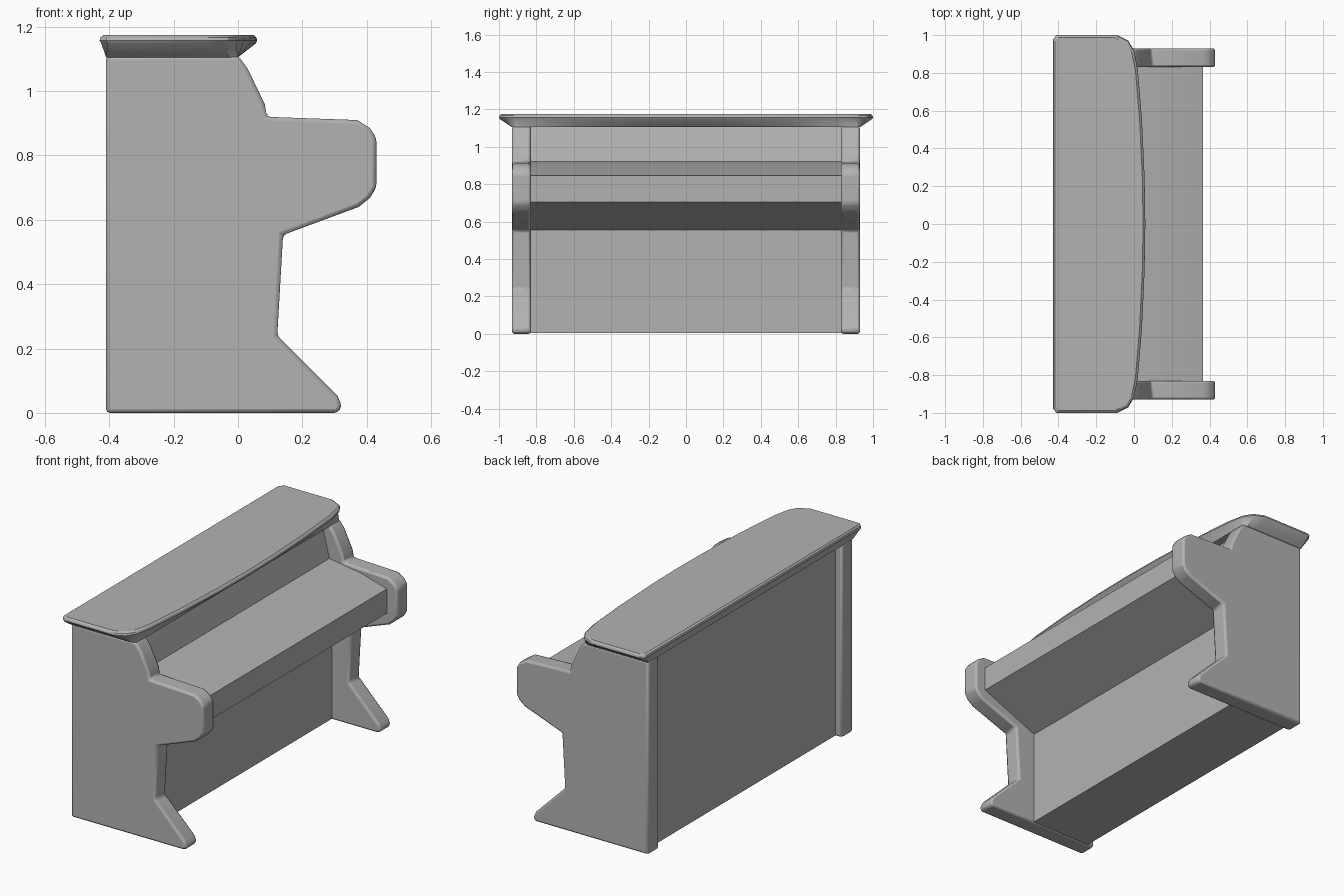
import bpy, bmesh

cube = bpy.data.objects.get("Cube")
if cube:
    bpy.data.objects.remove(cube, do_unlink=True)

grey = bpy.data.materials.new("plain grey")
grey.use_nodes = True
grey.diffuse_color = (0.45, 0.45, 0.45, 1)
grey.node_tree.nodes["Principled BSDF"].inputs["Base Color"].default_value = (0.45, 0.45, 0.45, 1)


def loft(name, rings, bevel=0.0, segments=2):
    """Skin matching rings of points, cap both ends, optionally bevel."""
    bm = bmesh.new()
    loops = [[bm.verts.new(p) for p in ring] for ring in rings]
    for a, b in zip(loops, loops[1:]):
        for i in range(len(a)):
            j = (i + 1) % len(a)
            bm.faces.new((a[i], a[j], b[j], b[i]))
    bm.faces.new(loops[0])
    bm.faces.new(loops[-1])
    bmesh.ops.recalc_face_normals(bm, faces=bm.faces)
    mesh = bpy.data.meshes.new(name)
    bm.to_mesh(mesh)
    bm.free()
    obj = bpy.data.objects.new(name, mesh)
    bpy.context.collection.objects.link(obj)
    mesh.materials.append(grey)
    if bevel:
        mod = obj.modifiers.new("soft edges", 'BEVEL')
        mod.width, mod.segments = bevel, segments
        mod.limit_method = 'ANGLE'
    bpy.ops.object.select_all(action='DESELECT')
    obj.select_set(True)
    bpy.context.view_layer.objects.active = obj
    bpy.ops.object.shade_smooth_by_angle()
    return obj


def extrude_y(name, profile, y0, y1, bevel=0.0):
    return loft(name, [[(x, y, z) for x, z in profile] for y in (y0, y1)], bevel)


# Side panels: foot, leg, cheek and shoulder in one outline
side = [(-0.41, 0), (0.31, 0), (0.323, 0.02), (0.31, 0.052), (0.122, 0.24),
        (0.14, 0.553), (0.375, 0.64), (0.41, 0.668), (0.43, 0.70),
        (0.43, 0.855), (0.41, 0.885), (0.37, 0.91), (0.09, 0.92),
        (0.083, 0.96), (0.03, 1.07), (0, 1.11), (-0.41, 1.11)]
for label, s in (("left", 1), ("right", -1)):
    extrude_y(label + "_side_panel", side, s * 0.83, s * 0.93, 0.016)

# Case between the panels: lower board, key bed, closed lid, music board
case = [(-0.37, 0.005), (0.015, 0.005), (0.015, 0.555), (0.365, 0.705),
        (0.365, 0.845), (0.2, 0.892), (0.0, 0.922), (-0.05, 1.12), (-0.37, 1.12)]
extrude_y("case", case, -0.845, 0.845)

# Bowed top board, flaring up from the case
half = [(-0.43, 0.975), (-0.41, 1.0), (-0.09, 1.0), (-0.03, 0.97), (0.0, 0.92),
        (0.02, 0.82), (0.042, 0.55), (0.056, 0.25)]
outline = half + [(0.06, 0)] + [(x, -y) for x, y in reversed(half)]


def inset(d, z):
    return [(x - d if x > -0.2 else x + d, y * (1 - d), z) for x, y in outline]


under = [(max(-0.41, min(0.0, x)), max(-0.93, min(0.93, y)), 1.105) for x, y in outline]
loft("top_board", [under, inset(0.005, 1.148), inset(0, 1.157), inset(0.003, 1.167), inset(0.012, 1.175)])
